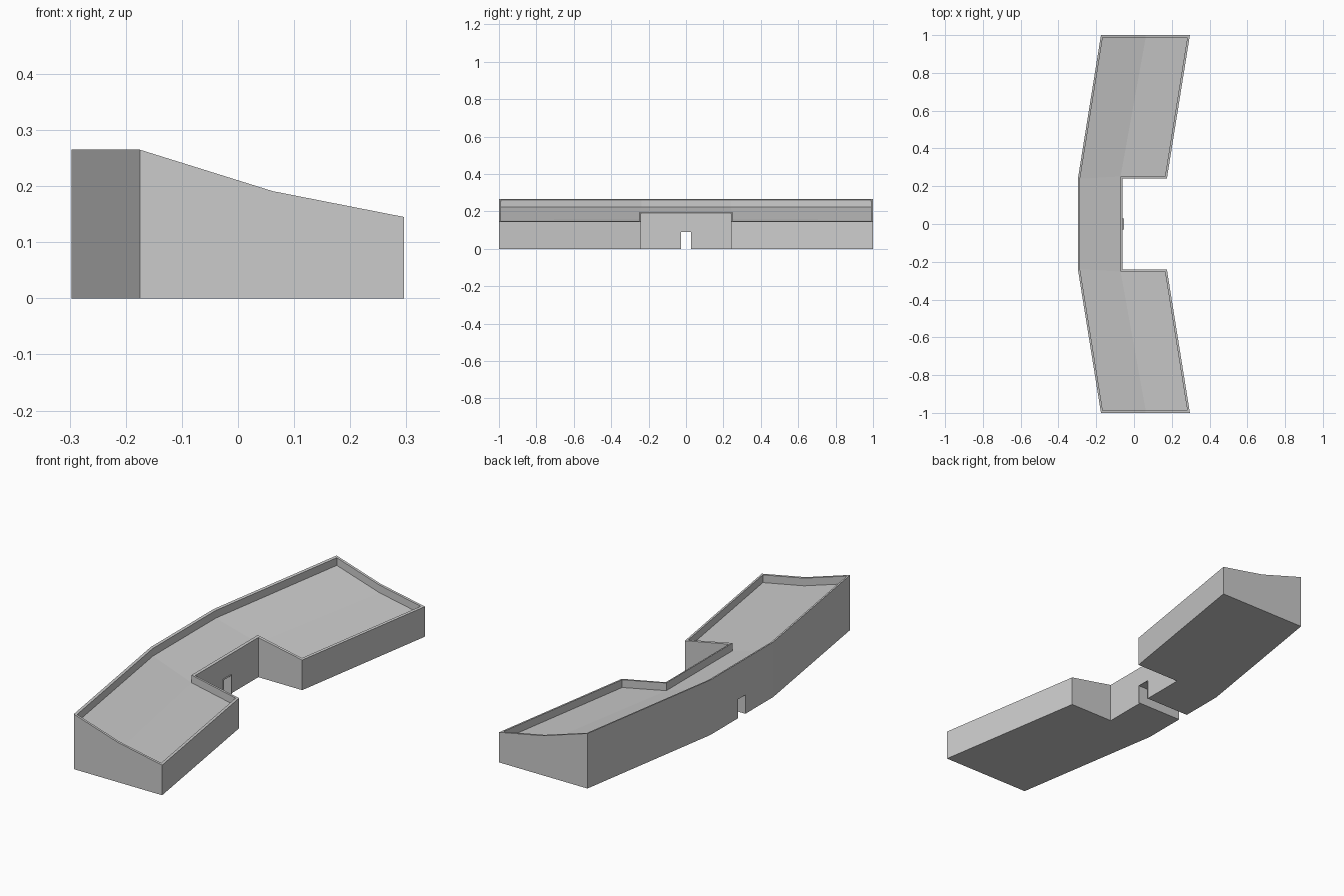
import bpy, bmesh

if "Cube" in bpy.data.objects:
    bpy.data.objects.remove(bpy.data.objects["Cube"])

BACK_H, MID_H, FRONT_H = 0.265, 0.191, 0.145
RIM, RECESS = 0.012, 0.037
DOOR_W, DOOR_H = 0.06, 0.093


def link(bm, name):
    bmesh.ops.recalc_face_normals(bm, faces=bm.faces[:])
    mesh = bpy.data.meshes.new(name)
    bm.to_mesh(mesh)
    bm.free()
    ob = bpy.data.objects.new(name, mesh)
    bpy.context.collection.objects.link(ob)
    return ob


def box(name, x0, x1, y0, y1, z0, z1):
    bm = bmesh.new()
    bmesh.ops.create_cube(bm, size=1)
    for v in bm.verts:
        v.co = ((x0, x1)[v.co.x > 0], (y0, y1)[v.co.y > 0], (z0, z1)[v.co.z > 0])
    return link(bm, name)


# Bent roof surface: four stations, back strip full length, front strip on wings only
bm = bmesh.new()
rows = []
for y in (-1, -0.24, 0.24, 1):
    shear = 0.122 if abs(y) == 1 else 0
    rows.append([bm.verts.new((x + shear, y, z)) for x, z in
                 ((-0.297, BACK_H), (-0.06, MID_H), (0.174, FRONT_H))])
for i in range(3):
    for j in range(2):
        if (i, j) != (1, 1):
            a, b = rows[i], rows[i + 1]
            bm.faces.new((a[j], a[j + 1], b[j + 1], b[j]))

# Walls and underside
top = bm.faces[:]
base = bmesh.ops.extrude_face_region(bm, geom=top, use_keep_orig=True)
for g in base["geom"]:
    if isinstance(g, bmesh.types.BMVert):
        g.co.z = 0
bmesh.ops.recalc_face_normals(bm, faces=bm.faces[:])

# Parapet rim and sunken roof
top = [f for f in bm.faces if f.calc_center_median().z > 0.15 and f.normal.z > 0.5]
bmesh.ops.inset_region(bm, faces=top, thickness=RIM, use_even_offset=True)
sunk = bmesh.ops.extrude_face_region(bm, geom=top)
bmesh.ops.translate(bm, vec=(0, 0, -RECESS),
                    verts=[g for g in sunk["geom"] if isinstance(g, bmesh.types.BMVert)])
bmesh.ops.delete(bm, geom=[f for f in top if f.is_valid], context='FACES')
building = link(bm, "building")

# Passage through the centre block
h = DOOR_W / 2
cutter = box("passage_cutter", -0.4, 0.1, -h, h, -0.1, DOOR_H)
cutter.hide_render = True
mod = building.modifiers.new("passage", 'BOOLEAN')
mod.operation = 'DIFFERENCE'
mod.solver = 'EXACT'
mod.object = cutter
bpy.context.view_layer.objects.active = building
bpy.ops.object.modifier_apply(modifier=mod.name)
bpy.data.objects.remove(cutter)

# Thin passage lining, slightly proud of the courtyard wall
t = 0.002
for name, y0, y1, z0 in (("lining_left", -h, -h + t, 0), ("lining_right", h - t, h, 0),
                         ("lining_top", -h + t, h - t, DOOR_H - t)):
    box(name, -0.297, -0.054, y0, y1, z0, DOOR_H)
